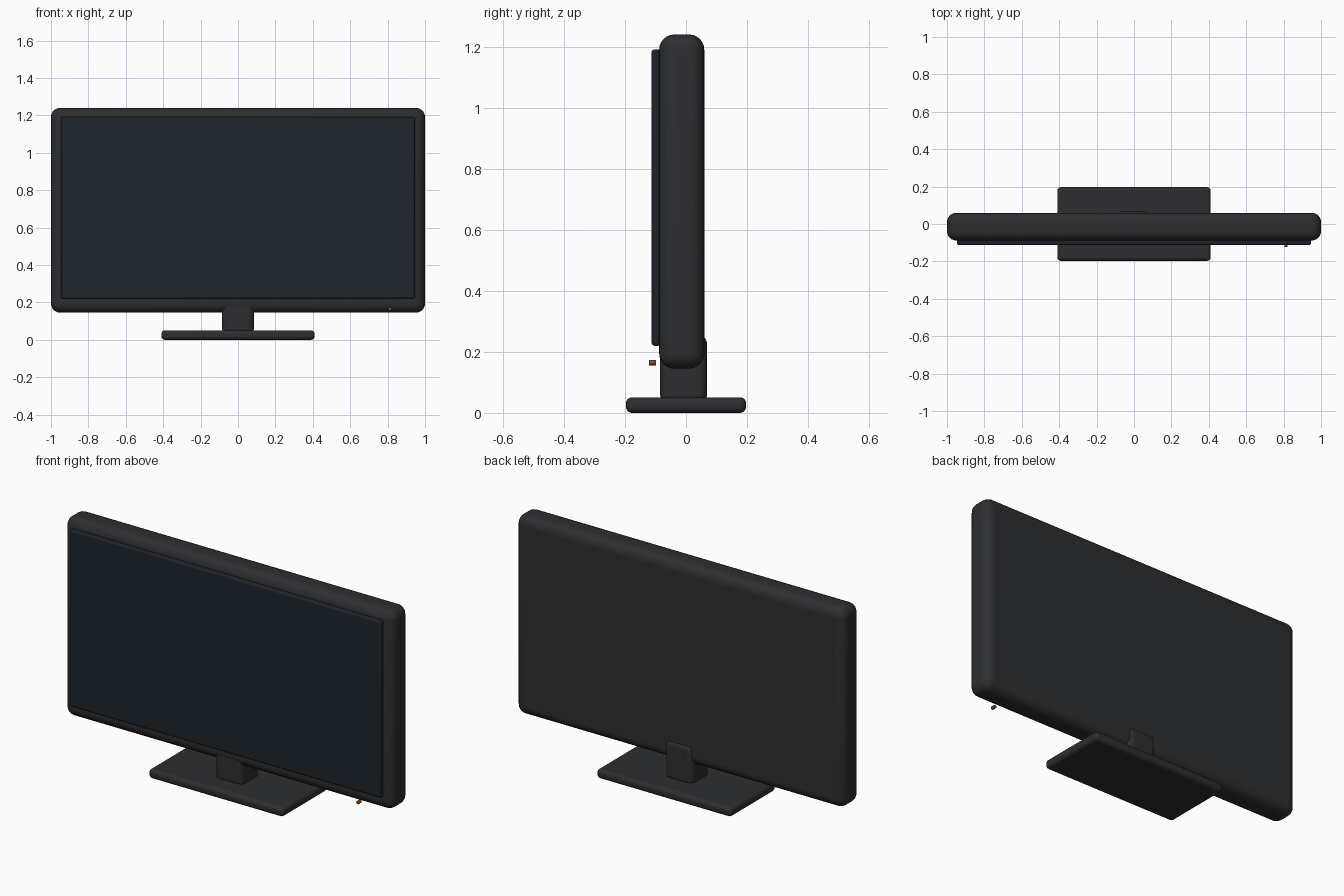
import bpy, math

if "Cube" in bpy.data.objects:
    bpy.data.objects.remove(bpy.data.objects["Cube"])


def material(name, rgb):
    m = bpy.data.materials.new(name)
    m.diffuse_color = (*rgb, 1)
    m.use_nodes = True
    m.node_tree.nodes["Principled BSDF"].inputs["Base Color"].default_value = m.diffuse_color
    return m


def finish(ob, name, mat, bevel, segments):
    ob.name = name
    ob.data.materials.append(mat)
    mod = ob.modifiers.new("rounded_edges", 'BEVEL')
    mod.width = bevel
    mod.segments = segments
    mod.limit_method = 'ANGLE'
    bpy.ops.object.shade_smooth_by_angle(angle=math.radians(35))


def rounded_box(name, xs, ys, zs, mat, bevel, segments=5):
    spans = (xs, ys, zs)
    bpy.ops.mesh.primitive_cube_add(size=1, location=[(a + b) / 2 for a, b in spans])
    ob = bpy.context.object
    ob.scale = [b - a for a, b in spans]
    bpy.ops.object.transform_apply(location=False, rotation=False, scale=True)
    finish(ob, name, mat, bevel, segments)


plastic = material("dark_plastic", (0.026, 0.027, 0.029))
glass = material("screen_glass", (0.012, 0.017, 0.024))
red = material("indicator_red", (0.25, 0.06, 0.03))

# Housing and display panel
rounded_box("housing", (-1, 1), (-0.088, 0.06), (0.145, 1.241), plastic, 0.05, 6)
rounded_box("screen", (-0.946, 0.946), (-0.113, -0.083), (0.22, 1.192), glass, 0.01, 3)

# Stand
rounded_box("neck", (-0.085, 0.085), (-0.085, 0.069), (0.03, 0.256), plastic, 0.03)
rounded_box("base", (-0.41, 0.41), (-0.197, 0.197), (0, 0.051), plastic, 0.02)

# Power light, a tiny cylinder facing forward
bpy.ops.mesh.primitive_cylinder_add(vertices=16, radius=0.009, depth=0.024,
                                    location=(0.813, -0.11, 0.165),
                                    rotation=(math.pi / 2, 0, 0))
finish(bpy.context.object, "power_light", red, 0.001, 2)
